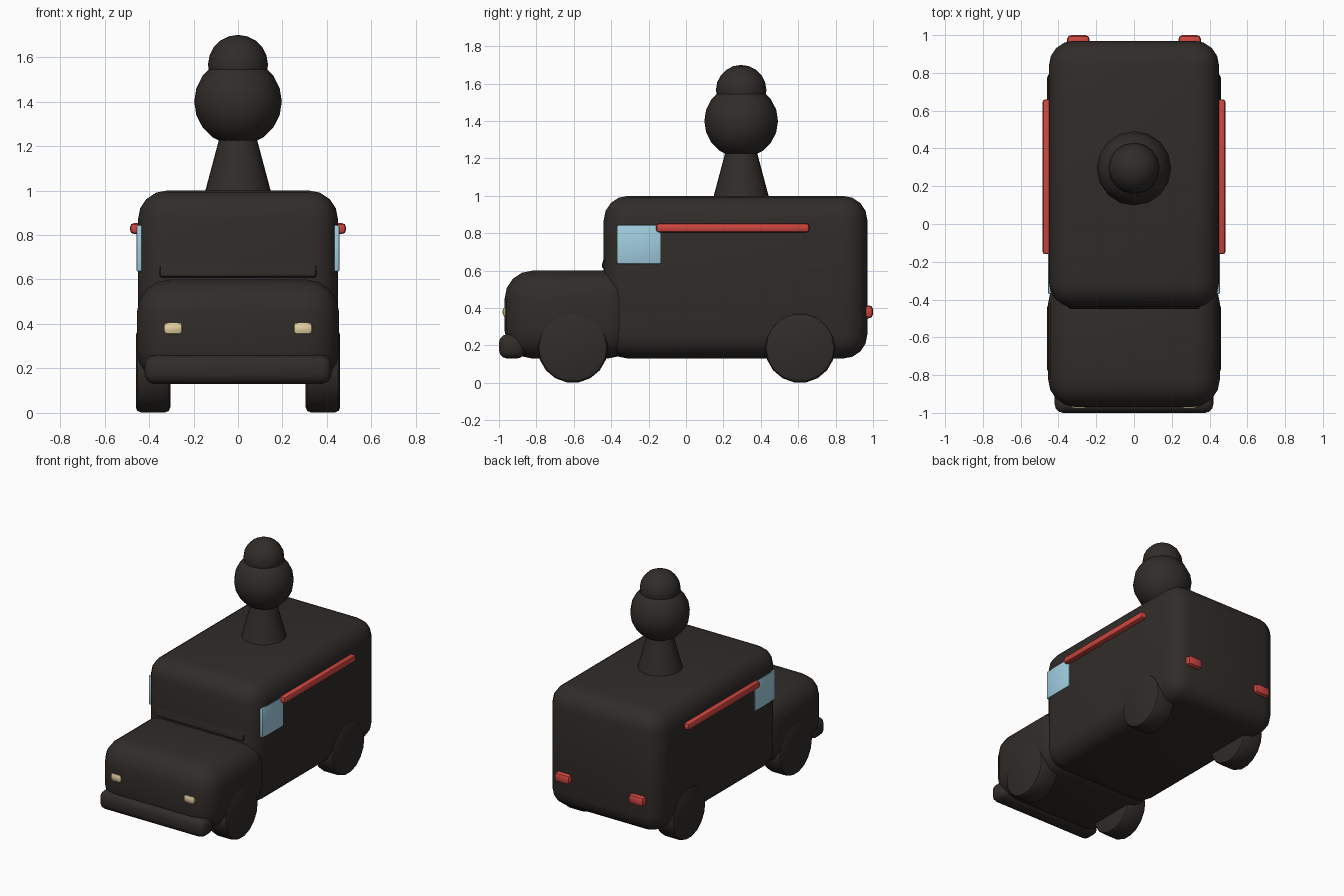
import bpy, math

if "Cube" in bpy.data.objects:
    bpy.data.objects.remove(bpy.data.objects["Cube"])


def mat(name, rgb):
    m = bpy.data.materials.new(name)
    m.diffuse_color = (*rgb, 1)
    m.use_nodes = True
    m.node_tree.nodes["Principled BSDF"].inputs["Base Color"].default_value = m.diffuse_color
    return m


DARK = mat("dark", (0.03, 0.025, 0.022))
BLUE = mat("glass", (0.36, 0.62, 0.75))
RED = mat("red", (0.62, 0.06, 0.05))
CREAM = mat("lamp", (0.78, 0.64, 0.36))


def finish(name, material, angle=40):
    o = bpy.context.object
    o.name = name
    o.data.materials.append(material)
    bpy.ops.object.shade_smooth_by_angle(angle=math.radians(angle))
    return o


def bevel(o, width, segments):
    b = o.modifiers.new("bevel", 'BEVEL')
    b.width, b.segments, b.limit_method = width, segments, 'ANGLE'
    b.angle_limit = math.radians(50)
    bpy.ops.object.modifier_apply(modifier=b.name)


def box(name, lo, hi, round_by, segments, material, tilt=0):
    bpy.ops.mesh.primitive_cube_add(size=1, location=[(a + b) / 2 for a, b in zip(lo, hi)])
    o = bpy.context.object
    o.scale = [b - a for a, b in zip(lo, hi)]
    bpy.ops.object.transform_apply(location=False, rotation=False, scale=True)
    bevel(o, round_by, segments)
    o.rotation_euler.x = tilt
    return finish(name, material)


# Van shell
box("van_body", (-0.45, -0.44, 0.13), (0.45, 0.97, 1.0), 0.13, 4, DARK)
box("hood", (-0.455, -0.97, 0.13), (0.455, -0.27, 0.60), 0.15, 4, DARK)
box("front_bumper", (-0.42, -1.0, 0.13), (0.42, -0.86, 0.26), 0.045, 3, DARK)
box("windscreen", (-0.355, -0.43, 0.60), (0.355, -0.37, 0.80), 0.02, 2, DARK, math.radians(-15))

# Wheels, side windows, side stripes and lamps on both sides
for side, s in (("right", 1), ("left", -1)):
    def side_box(name, x0, x1, y, z, r, seg, material):
        xs = sorted((s * x0, s * x1))
        box(f"{side}_{name}", (xs[0], y[0], z[0]), (xs[1], y[1], z[1]), r, seg, material)

    for end, y in (("front", -0.605), ("rear", 0.61)):
        bpy.ops.mesh.primitive_cylinder_add(vertices=18, radius=0.188, depth=0.155,
                                            location=(s * 0.382, y, 0.188),
                                            rotation=(0, math.pi / 2, 0))
        bevel(bpy.context.object, 0.022, 2)
        finish(f"{side}_{end}_wheel", DARK)
    side_box("window", 0.43, 0.456, (-0.37, -0.135), (0.635, 0.845), 0.008, 2, BLUE)
    side_box("stripe", 0.43, 0.485, (-0.16, 0.66), (0.805, 0.853), 0.016, 2, RED)
    side_box("headlight", 0.247, 0.337, (-0.98, -0.93), (0.35, 0.41), 0.022, 2, CREAM)
    side_box("tail_light", 0.235, 0.355, (0.94, 1.0), (0.345, 0.415), 0.022, 2, RED)

# Roof ice cream: cone stand, large scoop, small scoop
bpy.ops.mesh.primitive_cone_add(vertices=24, radius1=0.152, radius2=0.08, depth=0.27,
                                location=(0, 0.295, 1.115))
finish("roof_cone", DARK)
bpy.ops.mesh.primitive_uv_sphere_add(segments=16, ring_count=10, radius=0.197,
                                     location=(0, 0.295, 1.40))
finish("large_scoop", DARK)
bpy.ops.mesh.primitive_uv_sphere_add(segments=16, ring_count=10, radius=0.135,
                                     location=(0, 0.295, 1.565))
finish("small_scoop", DARK)
